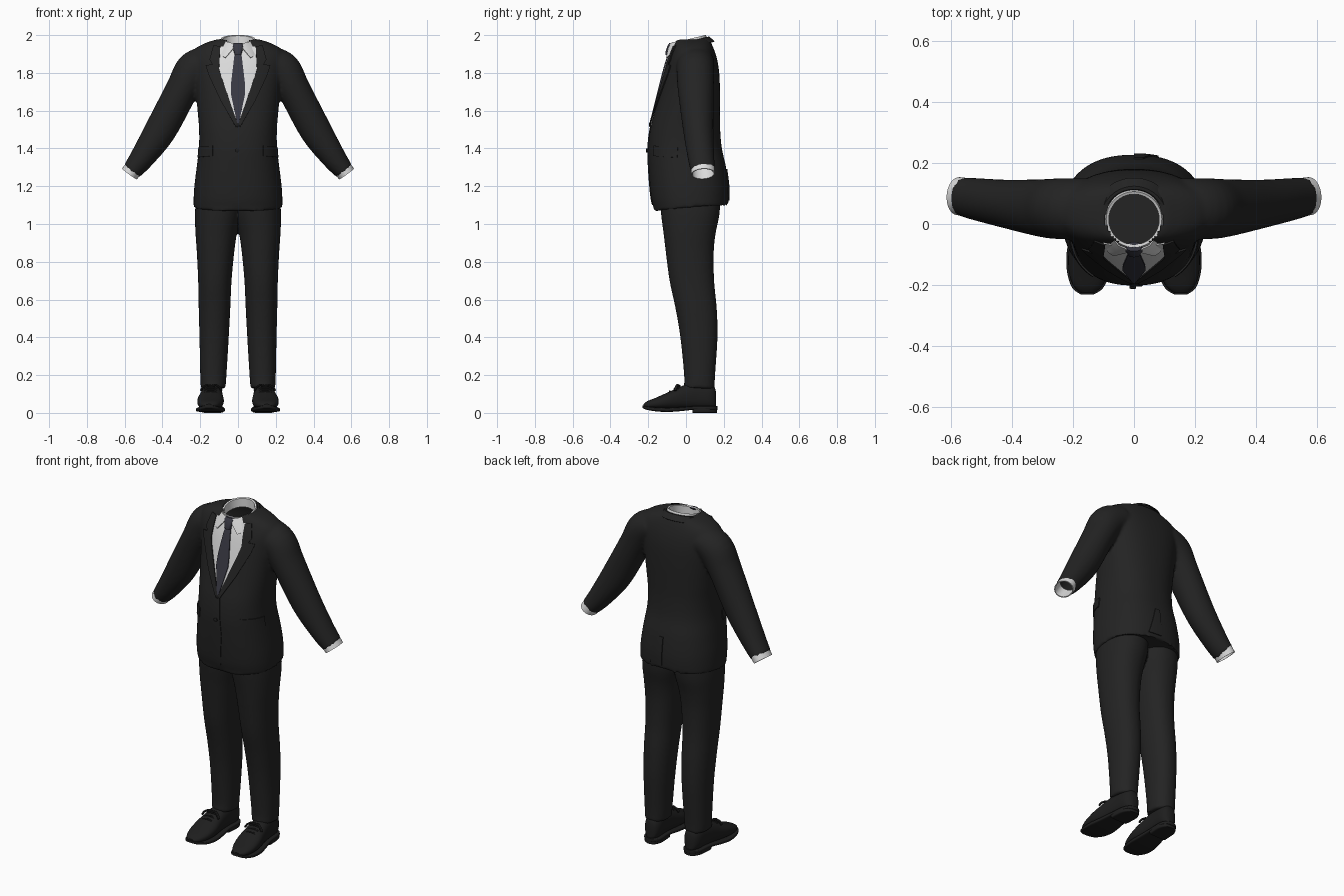
import bpy, bmesh, math
from mathutils import Vector
from mathutils.bvhtree import BVHTree

if "Cube" in bpy.data.objects:
    bpy.data.objects.remove(bpy.data.objects["Cube"])

def material(name, rgb):
    m = bpy.data.materials.new(name)
    m.diffuse_color = (*rgb, 1)
    m.use_nodes = True
    m.node_tree.nodes["Principled BSDF"].inputs["Base Color"].default_value = m.diffuse_color
    return m

SUIT = material("charcoal black cloth", (0.017, 0.017, 0.017))
SHIRT = material("white cotton", (0.72, 0.72, 0.72))
TIE = material("slate tie silk", (0.04, 0.04, 0.055))
LEATHER = material("black leather", (0.013, 0.013, 0.013))

def smooth(rows, steps=5):
    """Catmull-Rom interpolation of a small table."""
    out = []
    for i in range(len(rows) - 1):
        a, b, c, d = rows[max(i - 1, 0)], rows[i], rows[i + 1], rows[min(i + 2, len(rows) - 1)]
        for k in range(steps):
            t = k / steps
            out.append(tuple(0.5 * (2 * q + (r - p) * t + (2 * p - 5 * q + 4 * r - s) * t * t
                             + (3 * q - p - 3 * r + s) * t ** 3) for p, q, r, s in zip(a, b, c, d)))
    return out + [tuple(rows[-1])]

def ring(c, u, v, ru, rv, e=2.0, n=40):
    """Superellipse section around c in the plane of u and v."""
    pts = []
    for k in range(n):
        a = 2 * math.pi * k / n
        ca, sa = math.cos(a), math.sin(a)
        pts.append(Vector(c) + Vector(u) * (ru * math.copysign(abs(ca) ** (2 / e), ca))
                   + Vector(v) * (rv * math.copysign(abs(sa) ** (2 / e), sa)))
    return pts

def tube(path, n=40, e=2.0):
    """Sections along a path of (x, y, z, in-plane radius, depth radius)."""
    out = []
    for i, p in enumerate(path):
        t = Vector(path[min(i + 1, len(path) - 1)][:3]) - Vector(path[max(i - 1, 0)][:3])
        u = t.cross(Vector((0, 1, 0))).normalized()
        out.append(ring(p[:3], u, t.cross(u).normalized(), p[3], p[4], e, n))
    return out

def flip(rings):
    return [[Vector((-p.x, p.y, p.z)) for p in r] for r in rings]

def make(name, lofts, mat, caps=True, closed=True):
    bm = bmesh.new()
    for rings in lofts:
        rows = [[bm.verts.new(p) for p in r] for r in rings]
        n = len(rows[0])
        for a, b in zip(rows, rows[1:]):
            for k in range(n if closed else n - 1):
                bm.faces.new((a[k], a[(k + 1) % n], b[(k + 1) % n], b[k]))
        if caps:
            bm.faces.new(rows[0])
            bm.faces.new(rows[-1])
    bmesh.ops.recalc_face_normals(bm, faces=bm.faces)
    me = bpy.data.meshes.new(name)
    bm.to_mesh(me)
    bm.free()
    me.materials.append(mat)
    ob = bpy.data.objects.new(name, me)
    bpy.context.collection.objects.link(ob)
    return ob

def modify(ob, kind, **props):
    m = ob.modifiers.new(kind.lower(), kind)
    for k, val in props.items():
        setattr(m, k, val)
    bpy.context.view_layer.update()
    mat = ob.data.materials[0]
    me = bpy.data.meshes.new_from_object(ob.evaluated_get(bpy.context.evaluated_depsgraph_get()))
    ob.modifiers.clear()
    ob.data = me
    me.materials.clear()
    me.materials.append(mat)
    return ob

def blend(ob, iterations):
    """Fuse overlapping forms into one soft cloth surface."""
    modify(ob, 'REMESH', mode='VOXEL', voxel_size=0.009)
    return modify(ob, 'SMOOTH', factor=0.5, iterations=iterations)

# Jacket: torso (z, half width, front y, back y) fused with both sleeves
torso = smooth([(1.085, .234, -.172, .222), (1.13, .235, -.183, .226), (1.2, .231, -.191, .225),
                (1.3, .219, -.198, .212), (1.4, .207, -.201, .19), (1.5, .206, -.19, .181),
                (1.6, .214, -.165, .18), (1.7, .224, -.14, .18), (1.8, .238, -.115, .176),
                (1.87, .25, -.095, .165), (1.92, .235, -.076, .15), (1.955, .18, -.064, .135),
                (1.978, .11, -.055, .122)])
torso = [ring((0, (f + b) / 2, z), (1, 0, 0), (0, 1, 0), w, (b - f) / 2, 2.35, 64) for z, w, f, b in torso]
for p in torso[0]:
    p.z += .1 * p.y                                   # hem rises to the back
    if p.y < 0 and abs(p.x) < .05:
        p.z += .03 * (1 - abs(p.x) / .05)             # rounded front opening
sleeve = tube(smooth([(.16, .05, 1.86, .085, .1), (.235, .05, 1.815, .097, .1), (.297, .052, 1.71, .087, .095),
                      (.41, .065, 1.497, .084, .08), (.508, .08, 1.35, .065, .07), (.562, .09, 1.282, .052, .064)]))
jacket = blend(make("jacket", [torso, sleeve, flip(sleeve)], SUIT), 5)
surface = BVHTree.FromObject(jacket, bpy.context.evaluated_depsgraph_get())

# Open the neck hole and the sleeve ends
bm = bmesh.new()
bm.from_mesh(jacket.data)
holes = []
for f in bm.faces:
    c, n = f.calc_center_median(), f.normal
    neck = c.z > 1.9 and (c.x / .092) ** 2 + ((c.y - .015) / .088) ** 2 < 1
    wrist = abs(c.x) > .5 and abs(n.x) * .6 - n.z * .8 > .85 and c.z < 1.34 and n.x * c.x > 0
    if neck or wrist:
        holes.append(f)
bmesh.ops.delete(bm, geom=holes, context='FACES')
bm.to_mesh(jacket.data)
bm.free()

def plate(name, rows, mat, off, angle=0, thick=.006, mirror=False):
    """Thin panel given as rows of (left, right) points, laid onto the jacket."""
    a = math.radians(angle)
    u, d = Vector((math.cos(a), math.sin(a), 0)), Vector((-math.sin(a), math.cos(a), 0))
    grid, depth = [], .9
    for (l0, r0), (l1, r1) in zip(rows, rows[1:]):
        steps = max(1, int(abs(l1[1] - l0[1]) / .012))
        for k in range(steps + 1):
            t, line = k / steps, []
            left, right = Vector(l0).lerp(Vector(l1), t), Vector(r0).lerp(Vector(r1), t)
            for s in range(11):
                q = left.lerp(right, s / 10)
                o = u * q.x + Vector((0, 0, q.y)) - d
                hit = surface.ray_cast(o, d)
                depth = hit[3] if hit[0] else depth
                line.append(o + d * (depth - off))
            grid.append(line)
    ob = make(name, [grid], mat, caps=False, closed=False)
    bm = bmesh.new()
    bm.from_mesh(ob.data)
    bmesh.ops.remove_doubles(bm, verts=bm.verts, dist=.0003)
    bm.to_mesh(ob.data)
    bm.free()
    modify(ob, 'SOLIDIFY', thickness=thick, offset=0)
    return modify(ob, 'MIRROR') if mirror else ob

# Shirt front, tie and lapels
plate("shirt_front", [((-.004, 1.53), (.004, 1.53)), ((-.108, 1.81), (.108, 1.81)),
                      ((-.1, 1.94), (.1, 1.94))], SHIRT, .002, thick=.004)
plate("tie_blade", [((-.005, 1.535), (.005, 1.535)), ((-.038, 1.69), (.038, 1.69)),
                    ((-.036, 1.75), (.036, 1.75)), ((-.017, 1.91), (.017, 1.91))], TIE, .008)
plate("lapel", [((.0, 1.525), (.012, 1.515)), ((.045, 1.655), (.09, 1.65)), ((.09, 1.785), (.155, 1.79)),
                ((.1, 1.82), (.17, 1.84)), ((.1, 1.825), (.135, 1.845)), ((.098, 1.86), (.15, 1.87)),
                ((.094, 1.94), (.13, 1.945))], SUIT, .006, mirror=True)
make("tie_knot", [[ring((0, y, z), (1, 0, 0), (0, 1, 0), w, .015, 2.6, 20) for z, w, y in
                   ((1.895, .017, -.094), (1.91, .021, -.094), (1.945, .029, -.082), (1.957, .024, -.074))]], TIE)

# Pocket flaps, front overlap and back vent
plate("pocket_flap", [((-.045, 1.36), (.1, 1.352)), ((-.045, 1.415), (.1, 1.407))], SUIT, .003, 50, mirror=True)
plate("front_edge", [((-.012, 1.1), (.012, 1.115)), ((-.012, 1.3), (.03, 1.3)), ((-.01, 1.52), (.012, 1.52))], SUIT, .001)
plate("back_vent", [((-.08, 1.125), (0, 1.125)), ((-.03, 1.29), (0, 1.29))], SUIT, .002, 180)
for i, z in enumerate((1.39, 1.525)):
    y = surface.ray_cast(Vector((0, -1, z)), Vector((0, 1, 0)))[0].y
    make(f"button_{i + 1}", [[ring((-.004, y + dy, z), (1, 0, 0), (0, 0, 1), r, r, 2, 16)
                             for dy, r in ((0, .011), (-.009, .011), (-.011, .008))]], LEATHER)

def neckband(name, rows, mat, start, end, n=48):
    """Tilted collar band from rows of (radius, height below the rim)."""
    grid = []
    for r, h in rows:
        line = []
        for k in range(n):
            a = math.radians(start + (end - start) * k / (n - 1))
            y = .015 + r * math.sin(a)
            line.append(Vector((r * math.cos(a), y, 1.972 + .24 * y + h)))
        grid.append(line)
    return modify(make(name, [grid], mat, caps=False, closed=False), 'SOLIDIFY', thickness=.004, offset=0)

neckband("shirt_collar", [(.084, -.05), (.084, 0), (.09, .002), (.1, -.035)], SHIRT, -90, 270)
neckband("jacket_collar", [(.096, -.025), (.1, -.01), (.108, -.011), (.135, -.042)], SUIT, -15, 195)
wing = make("collar_wing", [[[Vector((.016, -.084, 1.953)), Vector((.05, -.07, 1.962)), Vector((.088, -.02, 1.968))],
                             [Vector((.028, -.094, 1.925)), Vector((.058, -.09, 1.92)), Vector((.097, -.05, 1.93))],
                             [Vector((.066, -.103, 1.88)), Vector((.072, -.1, 1.882)), Vector((.085, -.09, 1.89))]]],
            SHIRT, caps=False, closed=False)
modify(modify(wing, 'SOLIDIFY', thickness=.005, offset=0), 'MIRROR')

# Shirt cuffs
cuff = make("shirt_cuff", [tube([(.53, .085, 1.327, .047, .059), (.555, .089, 1.291, .047, .06),
                                 (.574, .091, 1.265, .046, .06)])], SHIRT, caps=False)
modify(modify(cuff, 'SOLIDIFY', thickness=.005, offset=0), 'MIRROR')

# Trousers: each leg (z, inner x, outer x, front y, back y), fused at the crotch
leg = smooth([(.135, .066, .197, -.012, .152), (.2, .061, .2, -.01, .154), (.4, .049, .204, -.03, .167),
              (.55, .041, .208, -.055, .163), (.7, .034, .211, -.087, .149), (.85, .02, .218, -.107, .147),
              (.95, .006, .225, -.119, .157), (1.05, -.015, .228, -.132, .177), (1.14, -.02, .222, -.14, .182)])
leg = [ring(((i + o) / 2, (f + b) / 2, z), (1, 0, 0), (0, 1, 0), (o - i) / 2, (b - f) / 2, 2.2)
       for z, i, o, f, b in leg]
for p in leg[0]:
    p.z -= .06 * p.y
blend(make("trousers", [leg, flip(leg)], SUIT), 4)

# Shoes: sections along y as (y, half width, bottom z, top z)
def shoe_part(name, rows, e):
    rings = [ring((.145 - .06 * (y + .1), y, (lo + hi) / 2), (1, 0, 0), (0, 0, 1), w, (hi - lo) / 2, e, 32)
             for y, w, lo, hi in smooth(rows, 4)]
    return modify(make(name, [rings], LEATHER), 'MIRROR')

shoe_part("shoe_upper", [(-.226, .02, .03, .046), (-.205, .045, .024, .062), (-.16, .064, .02, .08),
                         (-.1, .07, .018, .107), (-.05, .064, .018, .13), (0, .057, .02, .15),
                         (.06, .052, .02, .162), (.12, .049, .02, .155), (.15, .035, .02, .14),
                         (.16, .014, .025, .1)], 2.4)
shoe_part("shoe_sole", [(-.231, .02, .026, .04), (-.21, .05, .017, .035), (-.16, .07, .008, .03),
                        (-.1, .076, .005, .028), (-.04, .069, .008, .03), (.04, .057, .016, .036),
                        (.12, .054, .016, .036), (.155, .037, .016, .036), (.166, .014, .016, .036)], 5)
shoe_part("shoe_heel", [(.035, .055, 0, .03), (.08, .056, 0, .03), (.12, .053, 0, .03), (.152, .037, 0, .03),
                        (.163, .014, 0, .03)], 6)
laces = []
for y, z in ((-.085, .115), (-.062, .126), (-.04, .136)):
    laces.append(tube([(.144 + dx, y, z - 9 * dx * dx, .005, .005) for dx in (-.034, -.017, 0, .017, .034)], 8))
for s in (-1, 1):                                     # bow loops
    laces.append(tube([(.142 + s * dx, -.035 - dx * .4, z, .006, .008)
                       for dx, z in ((0, .142), (.025, .148), (.045, .135), (.055, .118))], 8))
modify(make("shoe_laces", laces, LEATHER), 'MIRROR')

# Smooth shading with crisp edges
bpy.ops.object.select_all(action='DESELECT')
for ob in bpy.context.collection.objects:
    ob.select_set(True)
    bpy.context.view_layer.objects.active = ob
bpy.ops.object.shade_smooth_by_angle(angle=math.radians(40))
